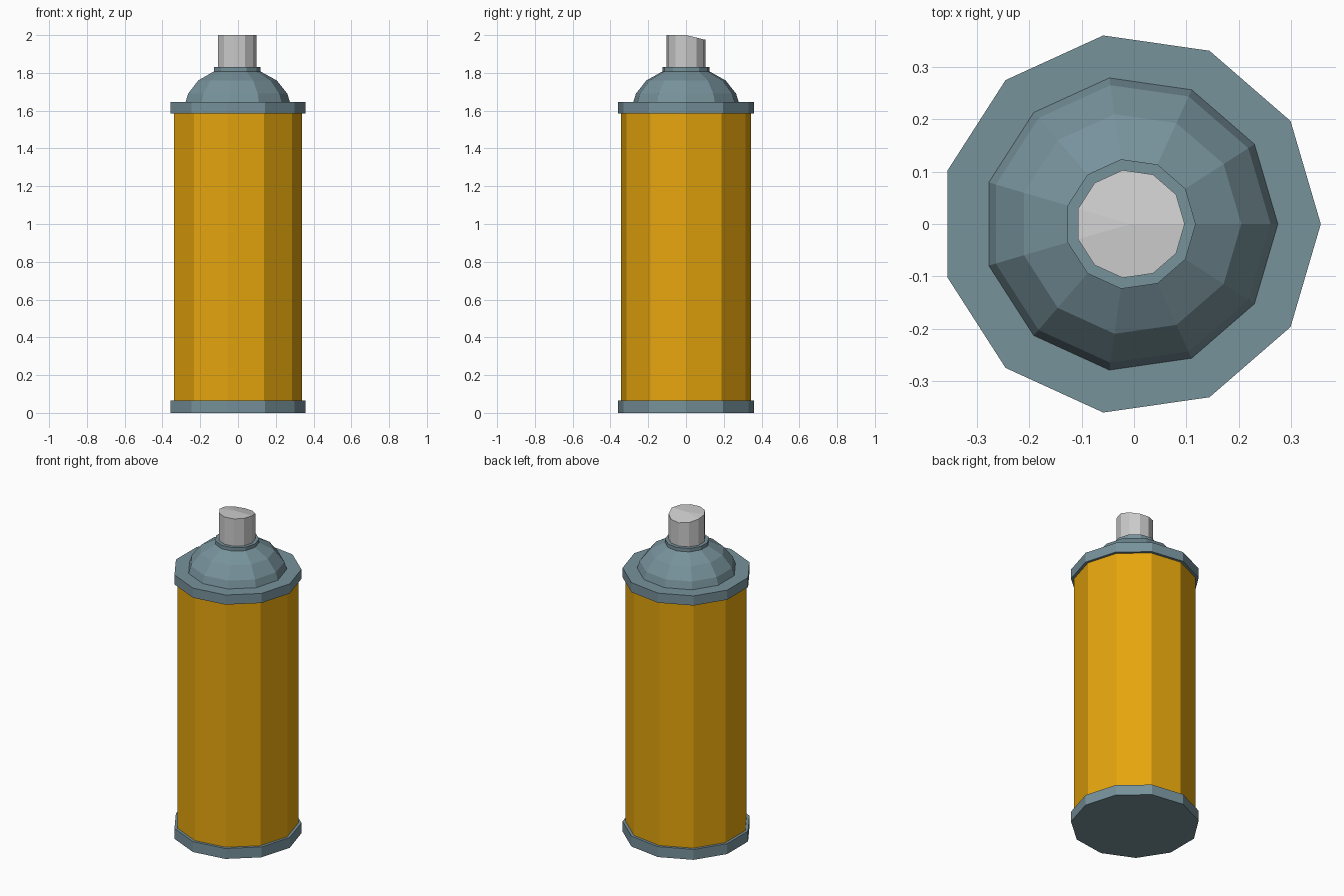
import bpy
import bmesh
from math import cos, sin, pi

if "Cube" in bpy.data.objects:
    bpy.data.objects.remove(bpy.data.objects["Cube"])

SIDES = 11
CX = -0.007  # an odd-sided ring is off-centre within its own bounds


def material(name, color):
    mat = bpy.data.materials.new(name)
    mat.diffuse_color = (*color, 1.0)
    mat.use_nodes = True
    mat.node_tree.nodes["Principled BSDF"].inputs["Base Color"].default_value = mat.diffuse_color
    return mat


def lathe(name, profile, mat=None, back_slope=0.0):
    """Stack 11-sided rings from (radius, z) pairs and cap both ends.
    back_slope tilts the rear half of the last ring downwards."""
    bm = bmesh.new()
    rings = []
    for k, (r, z) in enumerate(profile):
        drop = back_slope if k == len(profile) - 1 else 0.0
        ring = []
        for i in range(SIDES):
            a = 2 * pi * i / SIDES
            y = r * sin(a)
            ring.append(bm.verts.new((CX + r * cos(a), y, z - drop * max(y, 0))))
        rings.append(ring)
    for low, high in zip(rings, rings[1:]):
        for i in range(SIDES):
            j = (i + 1) % SIDES
            bm.faces.new((low[i], low[j], high[j], high[i]))
    bm.faces.new(rings[0][::-1])
    top = rings[-1]
    if back_slope:
        # creased top: fan around a centre point
        centre = bm.verts.new((CX, 0, profile[-1][1]))
        for i in range(SIDES):
            bm.faces.new((centre, top[i], top[(i + 1) % SIDES]))
    else:
        bm.faces.new(top)
    mesh = bpy.data.meshes.new(name)
    bm.to_mesh(mesh)
    bm.free()
    obj = bpy.data.objects.new(name, mesh)
    bpy.context.collection.objects.link(obj)
    if mat:
        mesh.materials.append(mat)
    return obj


orange = material("orange_paint", (0.79, 0.38, 0.004))
steel = material("blue_grey_metal", (0.184, 0.287, 0.328))

# Can body and its two rims
lathe("can_body", [(0.347, 0.065), (0.347, 1.585)], orange)
lathe("bottom_rim", [(0.364, 0.0), (0.364, 0.065)], steel)
lathe("top_rim", [(0.364, 1.585), (0.364, 1.645)], steel)

# Domed shoulder and collar
lathe("dome", [(0.282, 1.645), (0.268, 1.69), (0.212, 1.76), (0.118, 1.812)], steel)
lathe("collar", [(0.125, 1.805), (0.125, 1.83)], steel)

# Spray button, top tilting away to the back
lathe("spray_button", [(0.104, 1.83), (0.104, 2.0)], back_slope=0.24)
